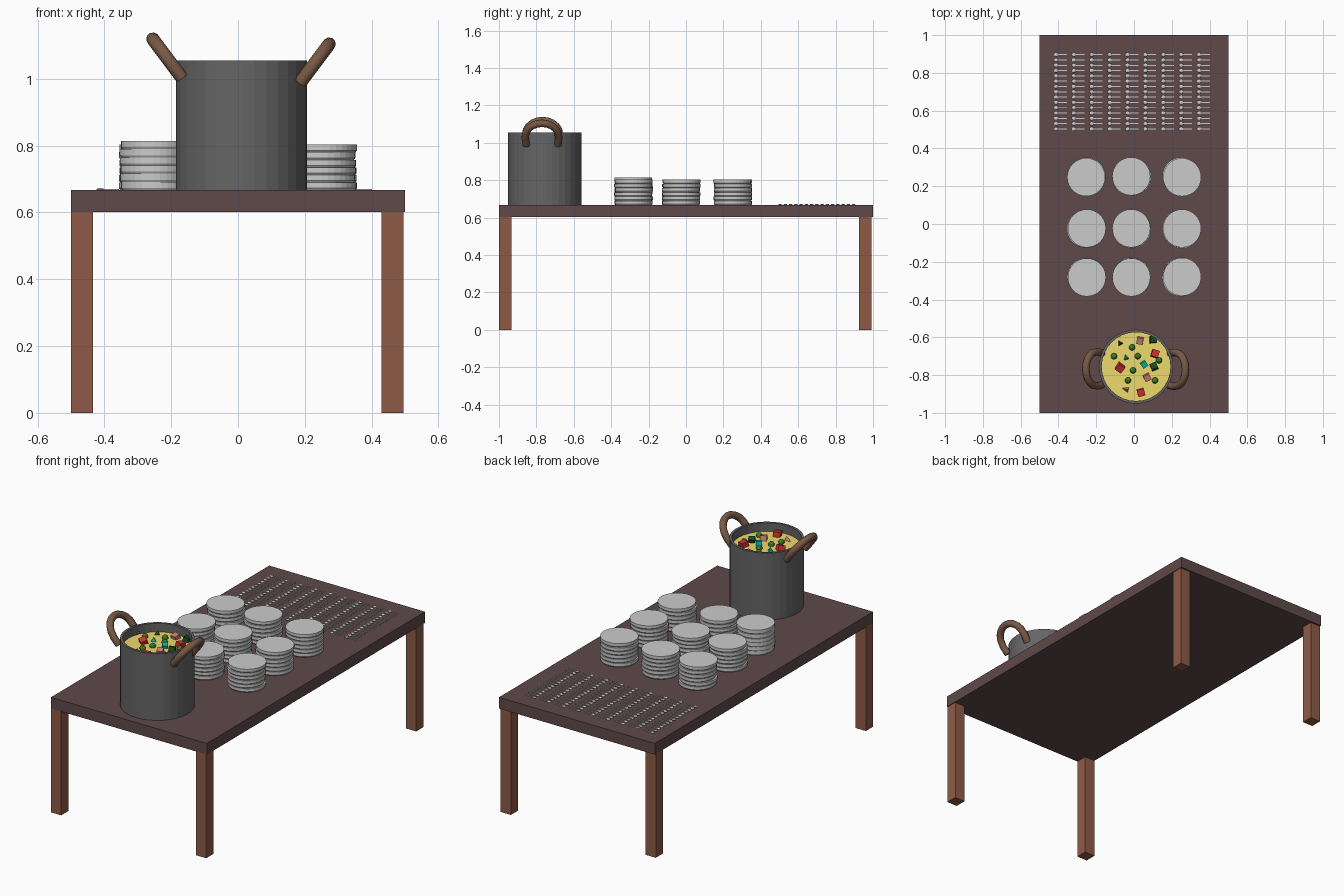
import bpy, bmesh, math, random
from mathutils import Matrix, Vector, Euler

if "Cube" in bpy.data.objects:
    bpy.data.objects.remove(bpy.data.objects["Cube"])

random.seed(4)
TOP = 0.667


def material(name, rgb):
    m = bpy.data.materials.new(name)
    m.diffuse_color = (*rgb, 1)
    m.use_nodes = True
    m.node_tree.nodes["Principled BSDF"].inputs["Base Color"].default_value = m.diffuse_color
    return m


TABLE = material("dark_wood", (0.115, 0.067, 0.07))
LEG = material("leg_wood", (0.27, 0.105, 0.062))
POT = material("dark_metal", (0.13, 0.13, 0.13))
HANDLE = material("handle_wood", (0.19, 0.10, 0.06))
SOUP = material("broth", (0.85, 0.70, 0.15))
RED = material("red", (0.65, 0.03, 0.03))
PINK = material("pink", (0.65, 0.22, 0.20))
TEAL = material("teal", (0.0, 0.5, 0.38))
PEA = material("pea_green", (0.06, 0.25, 0.02))
LEAF = material("leaf_green", (0.01, 0.07, 0.01))


def finish(name, bm, mat=None, smooth=False):
    bmesh.ops.recalc_face_normals(bm, faces=bm.faces)
    me = bpy.data.meshes.new(name)
    bm.to_mesh(me)
    bm.free()
    ob = bpy.data.objects.new(name, me)
    bpy.context.collection.objects.link(ob)
    if mat:
        me.materials.append(mat)
    if smooth:
        for p in me.polygons:
            p.use_smooth = True
    return ob


def box(name, lo, hi, mat):
    lo, hi = Vector(lo), Vector(hi)
    bm = bmesh.new()
    bmesh.ops.create_cube(bm, size=1, matrix=Matrix.Translation((lo + hi) / 2)
                          @ Matrix.Diagonal((*(hi - lo), 1)))
    return finish(name, bm, mat)


def lathe(bm, profile, centre, sides=32):
    """Revolve (radius, z) points about a vertical axis and cap both ends."""
    rings = [[bm.verts.new((centre[0] + r * math.cos(2 * math.pi * i / sides),
                            centre[1] + r * math.sin(2 * math.pi * i / sides), z))
              for i in range(sides)] for r, z in profile]
    for a, b in zip(rings, rings[1:]):
        for i in range(sides):
            j = (i + 1) % sides
            bm.faces.new((a[i], a[j], b[j], b[i]))
    bm.faces.new(rings[0])
    bm.faces.new(rings[-1])


# Table
box("table_top", (-0.5, -1, 0.602), (0.5, 1, TOP), TABLE)
for side, x in (("left", -0.5), ("right", 0.43)):
    for end, y in (("front", -1), ("back", 0.925)):
        box(f"{end}_{side}_leg", (x, y, 0), (x + 0.066, y + 0.066, 0.603), LEG)

# Cooking pot and soup
CX, CY = 0.011, -0.755
bm = bmesh.new()
lathe(bm, [(0.196, TOP), (0.196, 1.055), (0.182, 1.055), (0.182, 0.69)], (CX, CY))
finish("pot", bm, POT)
bm = bmesh.new()
lathe(bm, [(0.183, 0.985), (0.183, 1.005)], (CX, CY))
finish("soup", bm, SOUP)

# Pot handles: arched tubes leaning outward
for name, s, x, z, cy in (("left_handle", -1, -0.168, 1.003, -0.767),
                          ("right_handle", 1, 0.186, 0.988, -0.77)):
    lean = Vector((s * 0.60, 0, 0.80))
    flat = [(-0.084, 0.0), (-0.09, 0.045)]
    flat += [(-0.09 * math.cos(a), 0.055 + 0.09 * math.sin(a))
             for a in (math.pi * k / 10 for k in range(1, 10))]
    flat += [(0.09, 0.045), (0.084, 0.0)]
    cu = bpy.data.curves.new(name, "CURVE")
    cu.dimensions = "3D"
    cu.bevel_depth = 0.02
    cu.bevel_resolution = 3
    cu.use_fill_caps = True
    sp = cu.splines.new("POLY")
    sp.points.add(len(flat) - 1)
    for p, (v, u) in zip(sp.points, flat):
        q = Vector((x, cy + v, z)) + lean * u
        p.co = (*q, 1)
    cu.materials.append(HANDLE)
    bpy.context.collection.objects.link(bpy.data.objects.new(name, cu))


# Vegetables floating in the soup
def veg(name, shape, size, mat, spots):
    for i, (x, y) in enumerate(spots):
        bm = bmesh.new()
        if shape == "ball":
            bmesh.ops.create_icosphere(bm, subdivisions=2, radius=size)
        elif shape == "cube":
            bmesh.ops.create_cube(bm, size=size)
        else:
            bmesh.ops.create_cone(bm, cap_ends=True, segments=3, radius1=size,
                                  radius2=0, depth=size * 1.4)
        tilt = Euler((random.uniform(-.35, .35), random.uniform(-.35, .35),
                      random.uniform(0, 1.5)))
        bmesh.ops.transform(bm, verts=bm.verts,
                            matrix=Matrix.Translation((x, y, 1.012)) @ tilt.to_matrix().to_4x4())
        finish(f"{name}_{i + 1}", bm, mat)


veg("pea", "ball", 0.017, PEA, [(-0.01, -0.653), (-0.106, -0.70), (0.02, -0.70), (0.132, -0.722),
                                (-0.005, -0.775), (-0.032, -0.828), (0.111, -0.828)])
veg("red_cube", "cube", 0.038, RED, [(0.111, -0.687), (-0.074, -0.76), (0.037, -0.892)])
veg("pink_cube", "cube", 0.034, PINK, [(0.032, -0.617), (0.069, -0.812)])
veg("pink_wedge", "cone", 0.027, PINK, [(-0.037, -0.876)])
veg("teal_cube", "cube", 0.031, TEAL, [(0.053, -0.743)])
veg("teal_wedge", "cone", 0.026, TEAL, [(-0.042, -0.71)])
veg("leaf_cube", "cube", 0.034, LEAF, [(0.101, -0.612), (0.106, -0.755)])
veg("leaf_wedge", "cone", 0.025, LEAF, [(-0.074, -0.632)])

# Plate stacks
n = 0
for x in (-0.252, -0.013, 0.252):
    for y in (-0.28, -0.026, 0.25):
        n += 1
        height = 0.147 if (x < -0.2 and y < -0.2) else 0.136
        step = height / 6
        bm = bmesh.new()
        for k in range(6):
            z = TOP + k * step
            c = (x + random.uniform(-.003, .003), y + random.uniform(-.003, .003))
            lathe(bm, [(0.097, z), (0.101, z + 0.25 * step), (0.101, z + step)], c)
        finish(f"plate_stack_{n}", bm)

# Rows of spoons: flattened bowl on the left, thin handle to the right
for c in range(9):
    bm = bmesh.new()
    for r in range(15):
        x, y = -0.413 + 0.0947 * c, 0.503 + 0.0281 * r
        bmesh.ops.create_uvsphere(bm, u_segments=10, v_segments=6, radius=1,
                                  matrix=Matrix.Translation((x, y, TOP + 0.002))
                                  @ Matrix.Diagonal((0.012, 0.010, 0.004, 1)))
        bmesh.ops.create_cube(bm, size=1, matrix=Matrix.Translation((x + 0.031, y, TOP + 0.002))
                              @ Matrix.Diagonal((0.052, 0.005, 0.004, 1)))
    finish(f"spoon_column_{c + 1}", bm)
